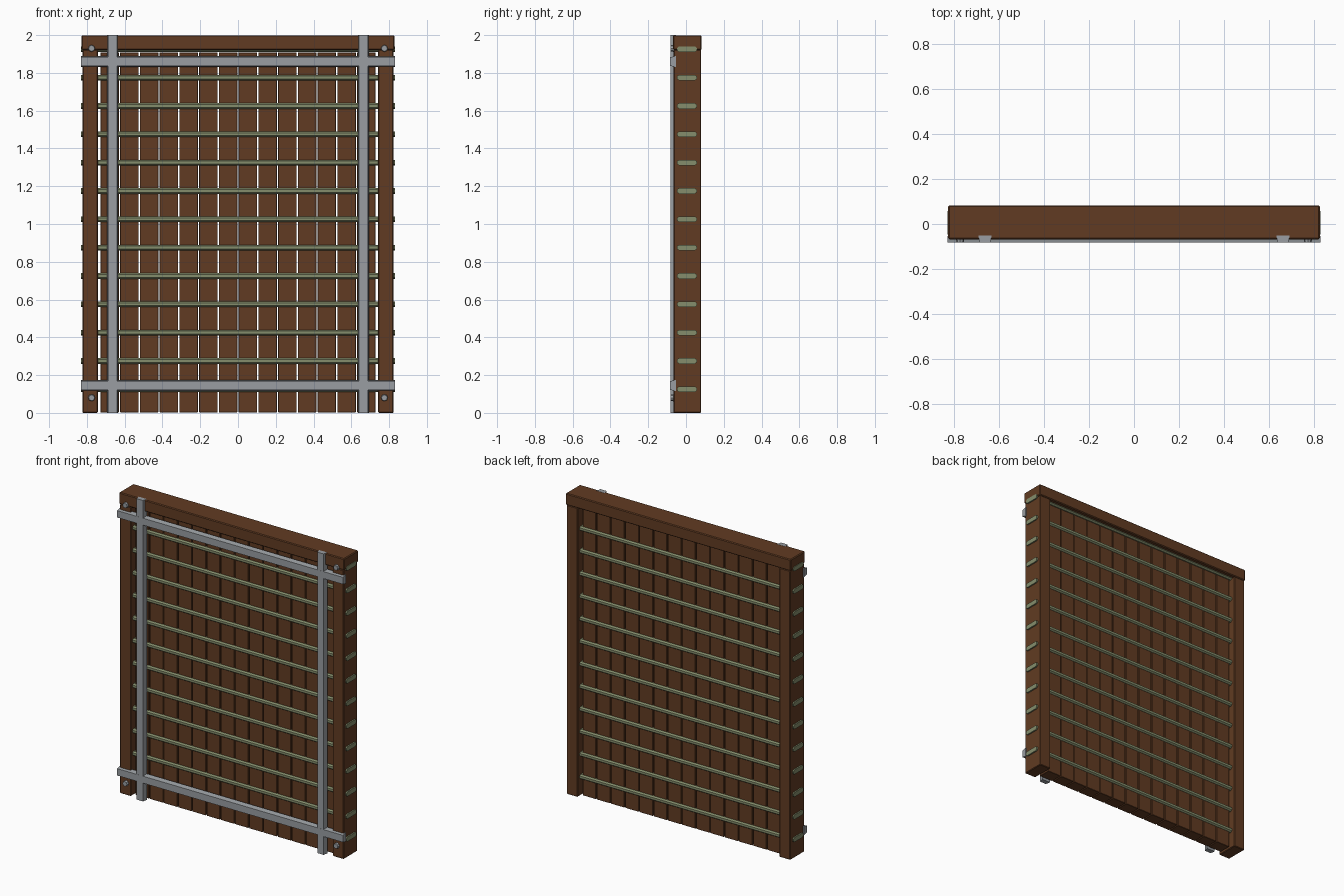
import bpy, bmesh
from math import pi
from mathutils import Matrix

cube = bpy.data.objects.get("Cube")
if cube:
    bpy.data.objects.remove(cube, do_unlink=True)


def material(name, rgb):
    m = bpy.data.materials.new(name)
    m.use_nodes = True
    m.diffuse_color = (*rgb, 1)
    bsdf = m.node_tree.nodes["Principled BSDF"]
    bsdf.inputs["Base Color"].default_value = (*rgb, 1)
    bsdf.inputs["Roughness"].default_value = 0.8
    return m


wood = material("brown wood", (0.12, 0.044, 0.016))
cane = material("sage green cane", (0.235, 0.27, 0.15))
metal = material("grey metal", (0.32, 0.34, 0.36))


def finish(name, bm, mat):
    bmesh.ops.recalc_face_normals(bm, faces=bm.faces)
    mesh = bpy.data.meshes.new(name)
    bm.to_mesh(mesh)
    bm.free()
    mesh.materials.append(mat)
    ob = bpy.data.objects.new(name, mesh)
    bpy.context.scene.collection.objects.link(ob)
    return ob


def box(name, x, y, z, mat, bevel=0.0):
    """Box from three (low, high) ranges."""
    bm = bmesh.new()
    bmesh.ops.create_cube(bm, size=1)
    for v in bm.verts:
        for i, (lo, hi) in enumerate((x, y, z)):
            v.co[i] = lo if v.co[i] < 0 else hi
    if bevel:
        bmesh.ops.bevel(bm, geom=bm.edges[:], offset=bevel, segments=1, affect='EDGES')
    return finish(name, bm, mat)


def extrude(name, points, start, end, place, mat):
    """Extrude a flat profile; place(a, b, t) gives the 3D position."""
    bm = bmesh.new()
    rings = [[bm.verts.new(place(a, b, t)) for a, b in points] for t in (start, end)]
    n = len(points)
    for i in range(n):
        j = (i + 1) % n
        bm.faces.new((rings[0][i], rings[0][j], rings[1][j], rings[1][i]))
    bm.faces.new(rings[0])
    bm.faces.new(rings[1])
    return finish(name, bm, mat)


# Frame: top beam and two posts
box("top_beam", (-0.828, 0.828), (-0.068, 0.083), (1.922, 1.999), wood, 0.005)
for side, s in (("left", 1), ("right", -1)):
    xs = sorted((s * 0.742, s * 0.823))
    box(side + "_post", xs, (-0.066, 0.08), (0, 1.922), wood, 0.004)

# Vertical planks with narrow gaps
count, pitch, gap = 14, 0.1045, 0.006
for i in range(count):
    cx = (i - (count - 1) / 2) * pitch
    half = (pitch - gap) / 2
    box(f"plank_{i + 1}", (cx - half, cx + half), (-0.036, 0.046), (0.003, 1.908), wood, 0.002)

# Flat canes with rounded edges, running through the posts
w, h = 0.052, 0.015
cane_profile = [(-w, -h / 2), (-w + 0.01, -h), (w - 0.01, -h), (w, -h / 2),
                (w, h / 2), (w - 0.01, h), (-w + 0.01, h), (-w, h / 2)]
for i in range(13):
    z = 0.125 + i * 0.15
    extrude(f"cane_{i + 1}", cane_profile, -0.832, 0.832,
            lambda a, b, t, z=z: (t, a + 0.005, z + b), cane)

# Metal straps, tapering towards the front
strap_profile = [(-0.030, -0.052), (0.030, -0.052), (0.023, -0.083), (-0.023, -0.083)]
for side, s in (("left", 1), ("right", -1)):
    extrude(side + "_upright_strap", strap_profile, 0, 2,
            lambda a, b, t, s=s: (s * 0.664 + a, b, t), metal)
for level, z in (("lower", 0.145), ("upper", 1.86)):
    extrude(level + "_cross_strap", strap_profile, -0.83, 0.83,
            lambda a, b, t, z=z: (t, b - 0.0005, z + a), metal)

# Corner bolts
for side, s in (("left", 1), ("right", -1)):
    for level, z in (("lower", 0.08), ("upper", 1.93)):
        bm = bmesh.new()
        bmesh.ops.create_cone(bm, cap_ends=True, segments=8, radius1=0.02, radius2=0.016, depth=0.025,
                              matrix=Matrix.Translation((s * 0.775, -0.07, z)) @ Matrix.Rotation(pi / 2, 4, 'X'))
        finish(f"{side}_{level}_bolt", bm, metal)
